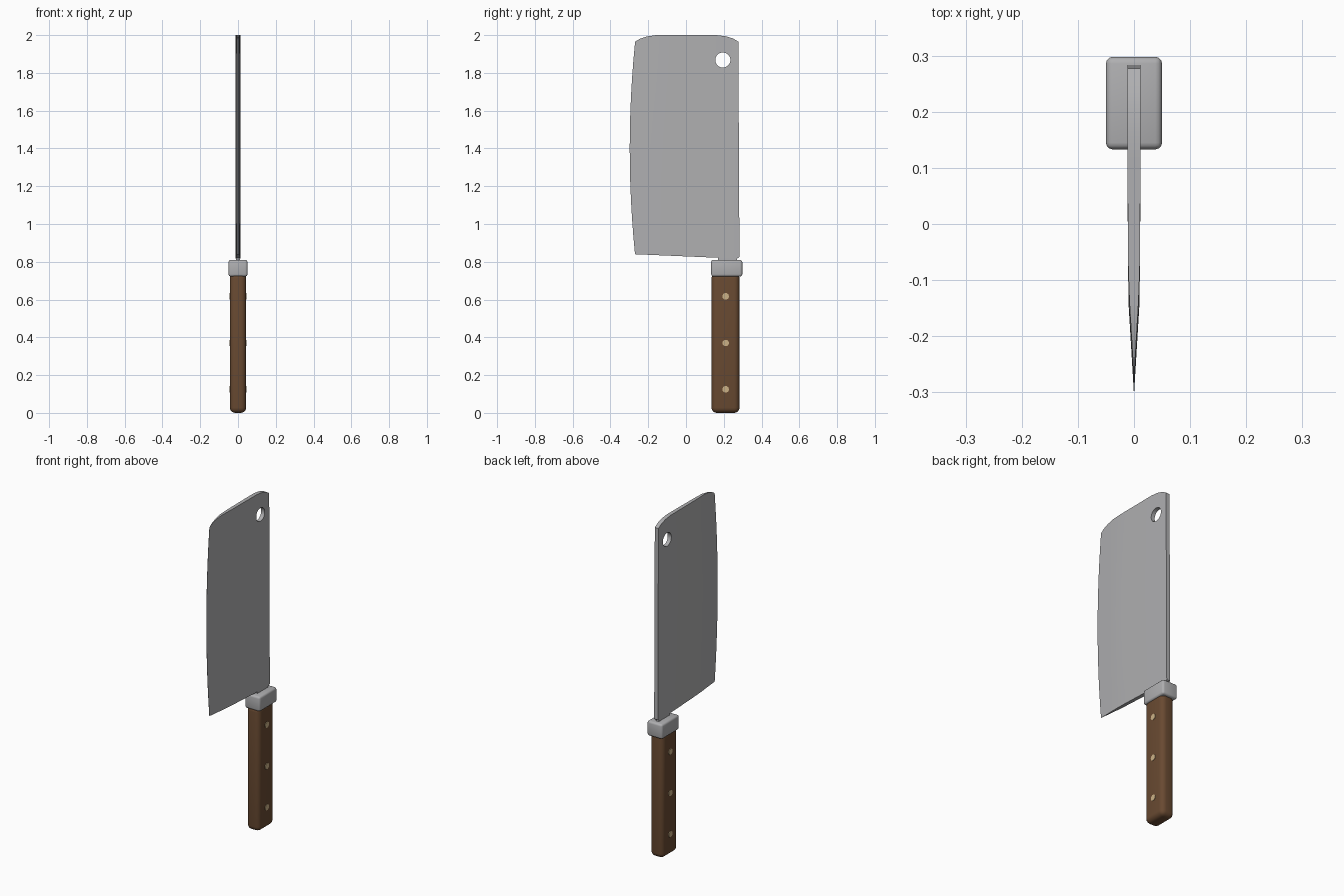
import bpy
import bmesh
from math import radians, pi
from mathutils import Matrix, Vector

default = bpy.data.objects.get("Cube")
if default:
    bpy.data.objects.remove(default, do_unlink=True)


def material(name, rgb, metallic=0.0):
    mat = bpy.data.materials.new(name)
    mat.use_nodes = True
    color = (*rgb, 1.0)
    mat.diffuse_color = color
    mat.node_tree.nodes["Principled BSDF"].inputs["Base Color"].default_value = color
    return mat


steel = material("steel grey", (0.43, 0.43, 0.44))
wood = material("brown wood", (0.14, 0.068, 0.031))
brass = material("pale brass", (0.60, 0.44, 0.24))


def make_object(name, bm, mat):
    bmesh.ops.recalc_face_normals(bm, faces=bm.faces)
    mesh = bpy.data.meshes.new(name)
    bm.to_mesh(mesh)
    bm.free()
    obj = bpy.data.objects.new(name, mesh)
    bpy.context.collection.objects.link(obj)
    if mat:
        mesh.materials.append(mat)
    return obj


def activate(obj):
    bpy.ops.object.select_all(action="DESELECT")
    obj.select_set(True)
    bpy.context.view_layer.objects.active = obj


def smooth(obj, angle=35):
    activate(obj)
    bpy.ops.object.shade_smooth_by_angle(angle=radians(angle))


def box(name, low, high, mat, bevel=0.0, segments=4):
    low, high = Vector(low), Vector(high)
    bm = bmesh.new()
    bmesh.ops.create_cube(bm, size=1.0, matrix=Matrix.Translation((low + high) / 2)
                          @ Matrix.Diagonal((*(high - low), 1.0)))
    if bevel:
        bmesh.ops.bevel(bm, geom=bm.edges[:], offset=bevel, segments=segments,
                        profile=0.5, affect="EDGES")
    obj = make_object(name, bm, mat)
    smooth(obj)
    return obj


def cross_cylinder(name, y, z, radius, width, sides, mat):
    bm = bmesh.new()
    bmesh.ops.create_cone(bm, cap_ends=True, segments=sides, radius1=radius,
                          radius2=radius, depth=width,
                          matrix=Matrix.Translation((0, y, z)) @ Matrix.Rotation(pi / 2, 4, "Y"))
    return make_object(name, bm, mat)


# Blade: outline with a bowed cutting edge, thinned towards that edge
def edge_y(z):
    return -0.298 + 0.028 * ((z - 1.4) / 0.56) ** 2


def half_thickness(y, z):
    d = y - edge_y(z)
    if d < 0.16:
        return 0.0004 + 0.0096 * max(d, 0) / 0.16
    return min(0.012, 0.010 + 0.002 * (d - 0.16) / 0.25)


cutting_edge = [(edge_y(z), z) for z in (0.84 + 1.125 * i / 12 for i in range(13))]
top_and_spine = [(-0.245, 1.98), (-0.21, 1.992), (-0.16, 2.0), (0.16, 2.0),
                 (0.21, 1.994), (0.25, 1.982), (0.277, 1.965), (0.28, 1.4),
                 (0.283, 0.825), (0.27, 0.817)]
bm = bmesh.new()
face = bm.faces.new([bm.verts.new((-1, y, z)) for y, z in cutting_edge + top_and_spine])
for y in (-0.24, -0.19, -0.14, -0.08, 0.0, 0.12):
    bmesh.ops.bisect_plane(bm, geom=bm.verts[:] + bm.edges[:] + bm.faces[:],
                           plane_co=(0, y, 0), plane_no=(0, 1, 0))
for i in range(1, 6):
    bmesh.ops.bisect_plane(bm, geom=bm.verts[:] + bm.edges[:] + bm.faces[:],
                           plane_co=(0, 0, 0.84 + 0.1875 * i), plane_no=(0, 0, 1))
far_side = bmesh.ops.extrude_face_region(bm, geom=bm.faces[:])["geom"]
for v in far_side:
    if isinstance(v, bmesh.types.BMVert):
        v.co.x = 1
for v in bm.verts:
    v.co.x *= half_thickness(v.co.y, v.co.z)
blade = make_object("blade", bm, steel)

# Hanging hole through the blade
cutter = cross_cylinder("hole_cutter", 0.195, 1.868, 0.04, 0.2, 32, None)
cutter.hide_render = True
cut = blade.modifiers.new("hanging hole", "BOOLEAN")
cut.operation = "DIFFERENCE"
cut.solver = "EXACT"
cut.object = cutter
activate(blade)
bpy.ops.object.modifier_apply(modifier=cut.name)
bpy.data.objects.remove(cutter, do_unlink=True)
smooth(blade, 25)

# Tang joining the blade to the bolster
box("tang", (-0.010, 0.17, 0.74), (0.010, 0.27, 0.83), steel)

# Bolster and handle
box("bolster", (-0.05, 0.133, 0.722), (0.05, 0.298, 0.81), steel, 0.012, 3)
box("handle", (-0.043, 0.135, 0.0), (0.043, 0.283, 0.74), wood, 0.028, 5)

# Rivets passing through the handle
for i, z in enumerate((0.125, 0.37, 0.617)):
    rivet = cross_cylinder(f"rivet_{i + 1}", 0.21, z, 0.018, 0.092, 10, brass)
    smooth(rivet)
